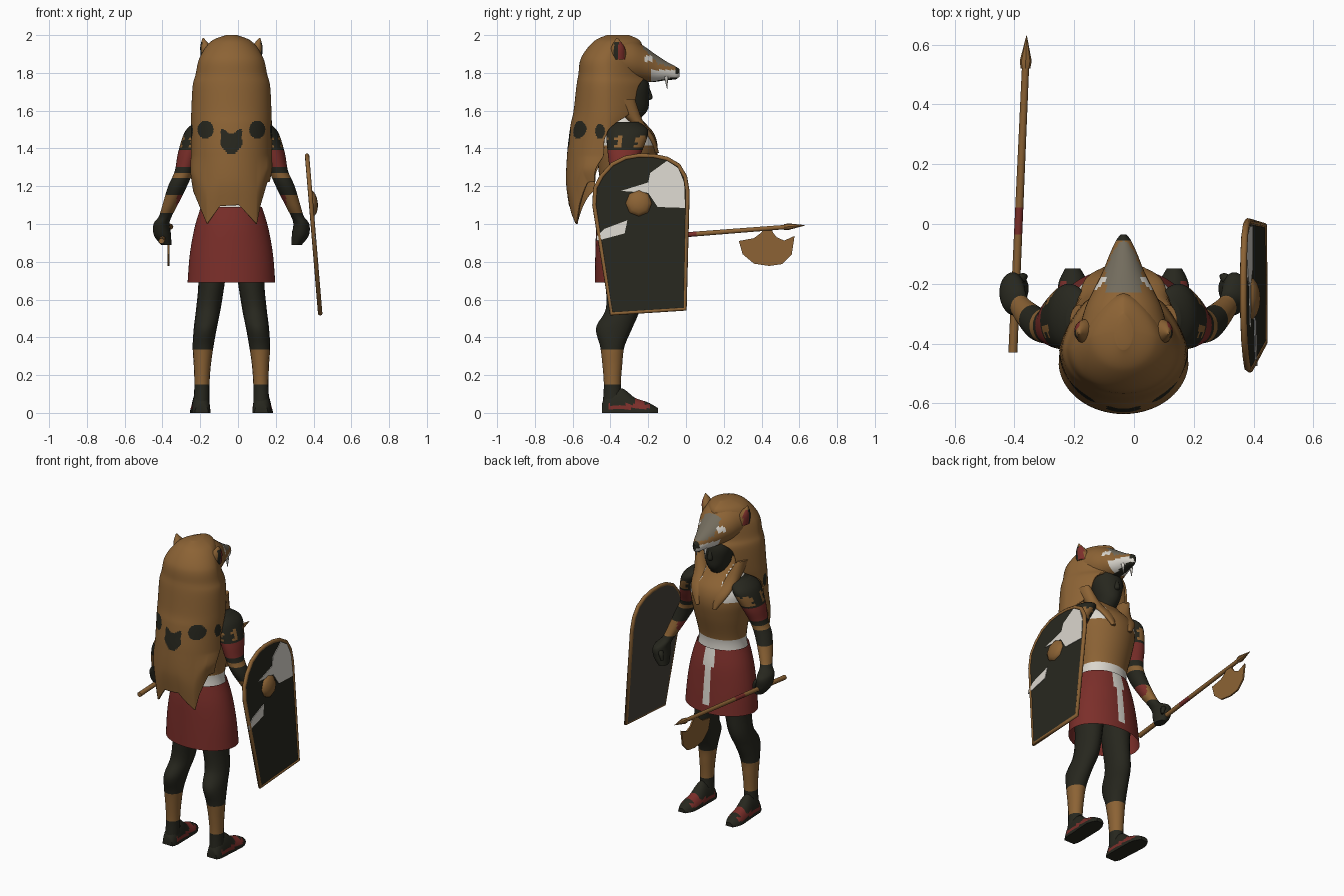
import bpy, bmesh, math
from math import sin, cos, pi, radians

cube = bpy.data.objects.get("Cube")
if cube:
    bpy.data.objects.remove(cube, do_unlink=True)

MID = -0.035  # x of the figure's own centre line


def material(name, rgb):
    m = bpy.data.materials.new(name)
    m.use_nodes = True
    m.diffuse_color = (*rgb, 1)
    m.node_tree.nodes["Principled BSDF"].inputs["Base Color"].default_value = (*rgb, 1)
    return m


MATS = [material("tan_hide", (.262, .124, .035)), material("dark_cloth", (.02, .02, .013)),
        material("brick_red", (.2, .028, .023)), material("off_white", (.70, .67, .61)),
        material("grey_fur", (.17, .15, .11)), material("shield_lining", (.065, .057, .043))]
TAN, DARK, RED, WHITE, GREY, LINING = range(6)


def finish(name, bm, rule, side=1, centre=MID, angle=50):
    """Colour faces by rule, place the part and shade it."""
    for f in bm.faces:
        f.material_index = rule(f.calc_center_median()) if callable(rule) else rule
    for v in bm.verts:
        v.co.x = centre + side * v.co.x
    bmesh.ops.recalc_face_normals(bm, faces=bm.faces)
    me = bpy.data.meshes.new(name)
    bm.to_mesh(me)
    bm.free()
    for m in MATS:
        me.materials.append(m)
    ob = bpy.data.objects.new(name, me)
    bpy.context.collection.objects.link(ob)
    bpy.ops.object.select_all(action='DESELECT')
    ob.select_set(True)
    bpy.context.view_layer.objects.active = ob
    bpy.ops.object.shade_smooth_by_angle(angle=radians(angle))
    return ob


def resample(rows, k):
    """Smooth (Catmull-Rom) interpolation through the given rows."""
    out = []
    for i in range(len(rows) - 1):
        quad = list(zip(rows[max(i - 1, 0)], rows[i], rows[i + 1], rows[min(i + 2, len(rows) - 1)]))
        for j in range(k):
            t = j / k
            out.append([b + .5 * t * (c - a + t * (2*a - 5*b + 4*c - d + t * (3*(b - c) + d - a)))
                        for a, b, c, d in quad])
    return out + [list(rows[-1])]


def skin(bm, grid, closed):
    vs = [[bm.verts.new(p) for p in row] for row in grid]
    n = len(vs[0])
    for a, b in zip(vs, vs[1:]):
        for j in range(n if closed else n - 1):
            q = (j + 1) % n
            bm.faces.new((a[j], a[q], b[q], b[j]))
    return vs


def loft(name, rings, rule, n=16, k=4, axis='z', cap=True, side=1, centre=MID, angle=50):
    """Elliptic rings (x, y, z, r1, r2), flat across the chosen axis."""
    grid = []
    for x, y, z, r1, r2 in resample(rings, k):
        ts = [2 * pi * j / n for j in range(n)]
        if axis == 'z':
            grid.append([(x + r1 * cos(t), y + r2 * sin(t), z) for t in ts])
        else:
            grid.append([(x + r1 * cos(t), y, max(0, z + r2 * sin(t))) for t in ts])
    bm = bmesh.new()
    vs = skin(bm, grid, True)
    if cap:
        bm.faces.new(vs[0])
        bm.faces.new(vs[-1])
    return finish(name, bm, rule, side, centre, angle)


def plate(name, outline, x_of, thick, rule):
    """Flat piece with a (y, z) outline; x_of gives its middle plane."""
    bm = bmesh.new()
    rows = [[bm.verts.new((x_of(y, z) + d, y, z)) for y, z in outline] for d in (-thick / 2, thick / 2)]
    n = len(outline)
    for r in rows:
        bm.faces.new(r)
    for j in range(n):
        q = (j + 1) % n
        bm.faces.new((rows[0][j], rows[0][q], rows[1][q], rows[1][j]))
    return finish(name, bm, rule, centre=0, angle=30)


# Torso with belt, tan breastplate and white shoulder straps
def torso_rule(p):
    if p.z < 1.155:
        return WHITE
    return TAN if p.z < 1.41 or abs(p.x) < .08 else WHITE


loft("torso", [(0, -.33, 1.06, .158, .125), (0, -.325, 1.15, .15, .12), (0, -.315, 1.3, .175, .15),
               (0, -.31, 1.4, .19, .16), (0, -.31, 1.48, .185, .14), (0, -.33, 1.55, .13, .1),
               (0, -.34, 1.62, .06, .06)], torso_rule, n=40, k=6)

# Skirt with a white front sash
loft("skirt", [(0, -.33, 1.09, .162, .132), (0, -.325, .98, .195, .15), (0, -.32, .84, .22, .16),
               (0, -.315, .69, .232, .168)],
     lambda p: WHITE if abs(p.x) < .03 and p.y > -.3 and p.z > .74 else RED, n=60, k=5, cap=False)


# Arms, legs and feet
def arm_rule(p):
    if 1.41 < p.z < 1.472:
        return TAN if sin(p.y * 60 + p.x * 40) + sin(p.z * 260) > .5 else DARK
    if 1.30 < p.z < 1.39:
        return RED
    if 1.245 < p.z < 1.27 or 1.06 < p.z < 1.16:
        return RED if p.z < 1.16 and p.x < .29 else TAN
    return DARK


def foot_rule(p):
    instep = -.275 < p.y < -.215 and p.z > .03
    strap = -.41 < p.y < -.19 and .022 < p.z < .045
    return RED if instep or strap else DARK


ARM = [(.14, -.32, 1.54, .05, .07), (.18, -.31, 1.49, .065, .11), (.222, -.325, 1.38, .06, .09),
       (.25, -.34, 1.28, .05, .062), (.285, -.335, 1.2, .05, .055), (.325, -.3, 1.1, .04, .045),
       (.35, -.27, 1.04, .034, .042), (.37, -.235, 1.0, .042, .068), (.365, -.225, .94, .045, .06),
       (.345, -.215, .89, .028, .04)]
LEG = [(.1, -.33, .85, .085, .1), (.105, -.33, .69, .07, .095), (.122, -.335, .55, .065, .09),
       (.138, -.38, .45, .061, .096), (.15, -.39, .35, .055, .064), (.154, -.39, .25, .045, .052),
       (.156, -.39, .15, .04, .045), (.158, -.39, .06, .042, .05)]
FOOT = [(.158, -.445, 0, .035, .05), (.16, -.41, 0, .048, .11), (.162, -.34, 0, .05, .13),
        (.165, -.27, 0, .052, .08), (.168, -.2, 0, .05, .055), (.17, -.148, 0, .025, .025)]
for side, word in ((1, "left"), (-1, "right")):
    loft(word + "_arm", ARM, arm_rule, side=side, k=9, n=28)
    loft(word + "_leg", LEG, lambda p: TAN if .15 < p.z < .335 else DARK, side=side, k=7)
    loft(word + "_foot", FOOT, foot_rule, axis='y', side=side, n=40, k=7)
    loft(word + "_thumb", [(.365, -.2, 1.0, .016, .018), (.34, -.18, .97, .016, .016),
                           (.328, -.175, .93, .008, .008)], DARK, n=8, side=side)
    # Pelt pieces that come in pairs
    loft(word + "_lappet", [(.15, -.33, 1.66, .03, .06), (.115, -.27, 1.55, .042, .04),
                            (.085, -.19, 1.46, .045, .022), (.062, -.155, 1.375, .012, .012)], TAN, side=side)
    loft(word + "_ear", [(.115, -.36, 1.87, .045, .045), (.135, -.36, 1.935, .03, .036),
                         (.15, -.365, 1.985, .003, .004)],
         lambda p: (RED if p.y > -.358 else DARK) if p.x > .147 and p.z < 1.965 and p.y > -.382 else TAN,
         n=20, side=side)
    loft(word + "_fang", [(.032, -.105, 1.78, .011, .011), (.03, -.1, 1.715, .001, .001)],
         WHITE, n=8, k=1, side=side)

# Dark face inside the hood
loft("face", [(0, -.32, 1.54, .05, .06), (0, -.29, 1.6, .06, .085), (0, -.285, 1.66, .08, .09),
              (0, -.29, 1.74, .095, .095), (0, -.31, 1.82, .08, .08)], DARK)
loft("face_nose", [(0, -.205, 1.72, .012, .012), (0, -.197, 1.67, .018, .02), (0, -.205, 1.655, .01, .01)],
     DARK, n=8)


# Animal head muzzle
def muzzle_rule(p):
    if p.y > -.055 and p.z > 1.795 or p.z < 1.775 and abs(p.x) < .025:
        return DARK
    if p.y > -.19 and p.z < 1.815:
        return WHITE
    if -.22 < p.y < -.175 and 1.86 < p.z < 1.89 and abs(p.x) > .045:
        return WHITE
    if p.y > -.225 and p.z > 1.845 and abs(p.x) < .06 or p.y > -.12 and p.z > 1.835:
        return GREY
    return TAN


loft("muzzle", [(0, -.36, 1.87, .15, .125), (0, -.28, 1.86, .128, .115), (0, -.22, 1.845, .1, .095),
                (0, -.16, 1.825, .07, .072), (0, -.1, 1.81, .046, .048), (0, -.055, 1.8, .025, .034),
                (0, -.035, 1.8, .009, .02)], muzzle_rule, n=40, k=7, axis='y')

# Hood and cape: rows of z, centre y, half width, back depth, front depth, half sweep in degrees
CAPE = [(2.0, -.36, .03, .06, .06, 180), (1.965, -.38, .11, .11, .14, 180), (1.88, -.42, .168, .135, .2, 180),
        (1.79, -.42, .19, .15, .21, 165), (1.73, -.42, .205, .16, .24, 140), (1.6, -.42, .212, .175, .24, 130),
        (1.53, -.42, .214, .19, .2, 108), (1.46, -.42, .215, .2, .1, 88), (1.36, -.43, .215, .2, .1, 88),
        (1.17, -.46, .217, .175, .1, 84), (1.0, -.46, .205, .16, .1, 82)]
HEM = [(-.3, 1.2), (-.205, 1.18), (-.13, 1.0), (-.06, 1.095), (.04, 1.1), (.135, 1.0),
       (.155, 1.1), (.19, 1.22), (.3, 1.25)]


def hem(x):
    for (a, za), (b, zb) in zip(HEM, HEM[1:]):
        if a <= x <= b:
            return za + (zb - za) * (x - a) / (b - a)


def cape_rule(p):
    def spot(u, v, z, ru, rz):
        return ((u - v) / ru) ** 2 + ((p.z - z) / rz) ** 2 < 1
    if p.y > -.5:
        return DARK if spot(p.y, -.455, 1.49, .025, .04) else TAN
    muzzle_mark = 1.375 < p.z < 1.49 - .012 * cos(p.x * 60) and abs(p.x) < min(.056, .02 + (p.z - 1.375))
    eye_mark = spot(abs(p.x), .137, 1.5, .042, .048) and p.z > 1.53 - (abs(p.x) - .08) * 1.2 - .06
    return DARK if muzzle_mark or eye_mark else TAN


grid = []
for z, cy, rx, back, front, sweep in resample(CAPE, 12):
    row = []
    for j in range(145):
        t = radians(min(sweep, 180)) * (j / 72 - 1)
        x, y = rx * sin(t), cy - back * cos(t)
        if cos(t) < 0:  # the front tapers toward the muzzle
            x = math.copysign(rx * abs(sin(t)) ** 1.3, x)
            y = cy + front * abs(cos(t)) ** 1.3
        low = 1.36 - (1.36 - z) * (1.36 - hem(x)) / .36 if z < 1.36 else z
        row.append((x, y, low))
    grid.append(row)
bm = bmesh.new()
top = skin(bm, grid, False)
bm.faces.new(top[0][:-1])
bmesh.ops.remove_doubles(bm, verts=bm.verts, dist=.0003)
cape = finish("hood_and_cape", bm, cape_rule)
solid = cape.modifiers.new("thickness", 'SOLIDIFY')
solid.thickness = .012


# Shield, leaning outward toward the bottom
def lean(y, z, out=0):
    return .365 + .083 * (1.37 - z) + out


SHIELD = [(-.395, .525), (-.005, .55), (.008, 1.17), (-.005, 1.25), (-.04, 1.31), (-.1, 1.345), (-.17, 1.36),
          (-.25, 1.362), (-.32, 1.35), (-.39, 1.315), (-.445, 1.255), (-.48, 1.19), (-.485, 1.1)]
plate("shield_panel", SHIELD, lean, .012, DARK)
plate("shield_lining", SHIELD, lambda y, z: lean(y, z, -.008), .004, LINING)
curve = bpy.data.curves.new("shield_rim", 'CURVE')
curve.dimensions = '3D'
curve.bevel_depth = .012
curve.bevel_resolution = 2
line = curve.splines.new('POLY')
line.points.add(len(SHIELD) - 1)
for pt, (y, z) in zip(line.points, SHIELD):
    pt.co = (lean(y, z), y, z, 1)
line.use_cyclic_u = True
curve.materials.append(MATS[TAN])
bpy.context.collection.objects.link(bpy.data.objects.new("shield_rim", curve))
plate("shield_patch_upper", [(-.345, 1.175), (-.2, 1.22), (-.19, 1.27), (-.1, 1.335), (-.04, 1.295),
                             (-.01, 1.22), (-.005, 1.085), (-.15, 1.09), (-.2, 1.165)],
      lambda y, z: lean(y, z, .007), .005, WHITE)
plate("shield_patch_lower", [(-.475, .935), (-.43, .975), (-.31, 1.02), (-.325, .95), (-.4, .93), (-.475, .91)],
      lambda y, z: lean(y, z, .007), .005, WHITE)
bm = bmesh.new()
bmesh.ops.create_uvsphere(bm, u_segments=8, v_segments=8, radius=.072)
for v in bm.verts:
    v.co = (max(v.co.z, 0) * .5 + lean(0, v.co.y + 1.11), v.co.x - .25, v.co.y + 1.11)
finish("shield_boss", bm, TAN, centre=0)

# Axe: shaft with red grip, spear point and hanging crescent blade
loft("axe_shaft", [(-.405, -.43, .91, .015, .015), (-.362, .54, .985, .012, .012)],
     lambda p: RED if -.04 < p.y < .055 else TAN, n=10, k=40, axis='y', centre=0)
loft("axe_point", [(-.363, .52, .984, .016, .016), (-.362, .545, .986, .02, .017), (-.359, .63, .993, .001, .001)],
     TAN, n=8, k=1, axis='y', centre=0, angle=20)
plate("axe_blade", [(.41, .98), (.40, .955), (.36, .925), (.28, .91), (.30, .84), (.36, .79), (.44, .778),
                    (.51, .788), (.56, .84), (.575, .937), (.52, .912), (.48, .93), (.46, .955), (.455, .98)],
      lambda y, z: -.367, .01, TAN)
